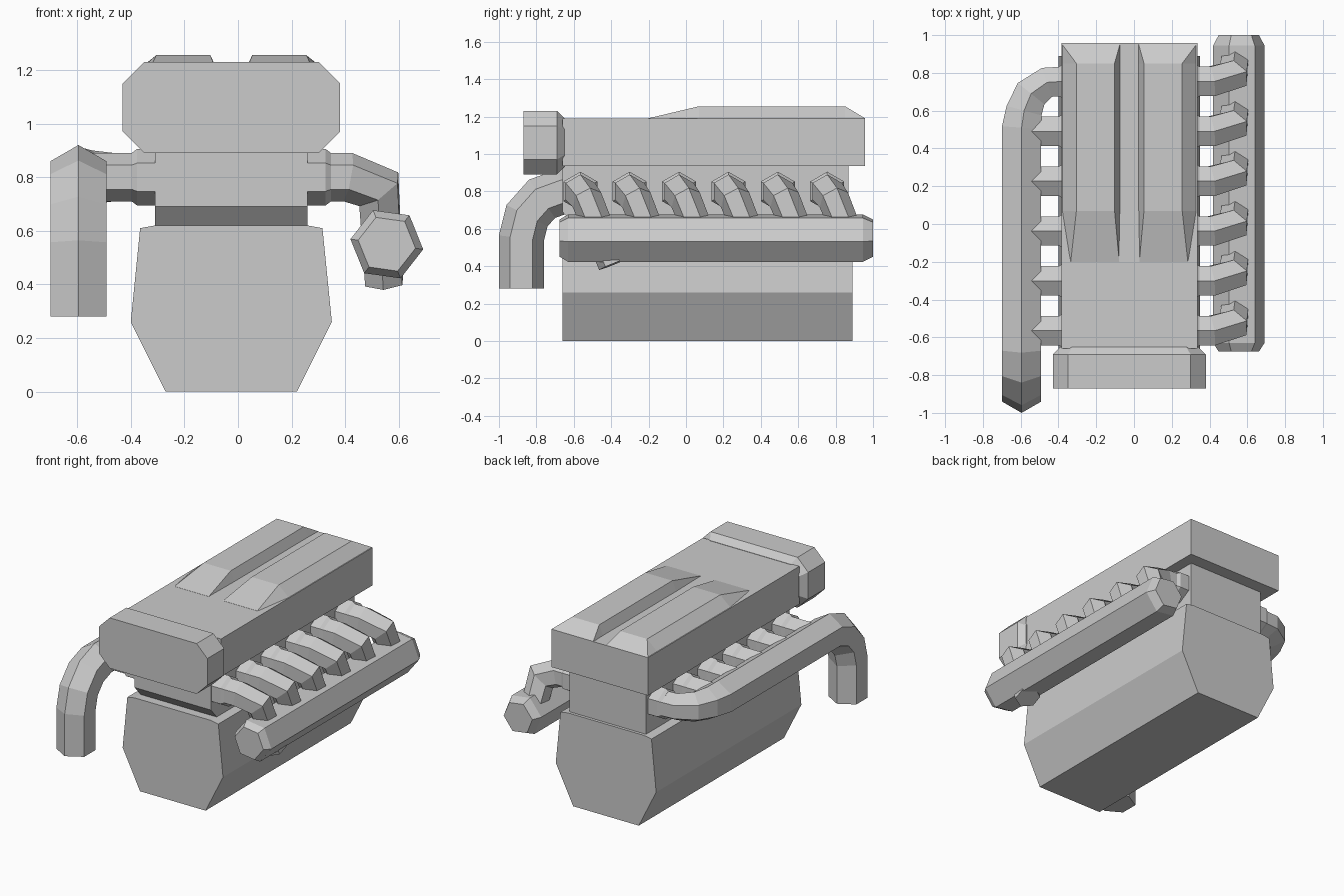
import bpy, bmesh, math
from mathutils import Vector

cube = bpy.data.objects.get("Cube")
if cube:
    bpy.data.objects.remove(cube, do_unlink=True)

grey = bpy.data.materials.new("engine grey")
grey.use_nodes = True
colour = (0.6, 0.6, 0.6, 1)
grey.diffuse_color = colour
grey.node_tree.nodes["Principled BSDF"].inputs["Base Color"].default_value = colour

MID = -0.025  # centre line of the engine body


def loft(name, rings):
    """Skin a list of closed rings and cap both ends."""
    bm = bmesh.new()
    loops = [[bm.verts.new(p) for p in ring] for ring in rings]
    n = len(loops[0])
    for a, b in zip(loops, loops[1:]):
        for i in range(n):
            j = (i + 1) % n
            bm.faces.new((a[i], a[j], b[j], b[i]))
    bm.faces.new(loops[0])
    bm.faces.new(loops[-1])
    bmesh.ops.recalc_face_normals(bm, faces=bm.faces)
    mesh = bpy.data.meshes.new(name)
    bm.to_mesh(mesh)
    bm.free()
    mesh.materials.append(grey)
    obj = bpy.data.objects.new(name, mesh)
    bpy.context.collection.objects.link(obj)
    return obj


def section(points, y):
    return [(x, y, z) for x, z in points]


def symmetric(half):
    """Mirror a right-hand outline (offsets from the centre line)."""
    return [(MID + x, z) for x, z in half] + [(MID - x, z) for x, z in reversed(half)]


def tube(name, path, radii, up=(0, 0, 1)):
    """Six-sided pipe with mitred joints along a path."""
    pts = [Vector(p) for p in path]
    dirs = [(b - a).normalized() for a, b in zip(pts, pts[1:])]
    up = Vector(up)
    rings = []
    for i, p in enumerate(pts):
        d = dirs[max(i - 1, 0)]
        if i > 1:
            up = dirs[i - 2].rotation_difference(d) @ up
        side = d.cross(up)
        plane = (d + dirs[min(i, len(dirs) - 1)]).normalized()
        ring = []
        for k in range(6):
            a = k * math.pi / 3
            o = (up * math.cos(a) + side * math.sin(a)) * radii[i]
            ring.append(p + o - d * (o.dot(plane) / d.dot(plane)))
        rings.append(ring)
    return loft(name, rings)


# Crankcase
case = symmetric([(0.245, 0), (0.375, 0.26), (0.34, 0.61), (0.285, 0.62)])
loft("crankcase", [section(case, -0.66), section(case, 0.89)])

# Cylinder head, undercut at the front
def head_ring(z, front):
    return [(MID - 0.285, front, z), (MID + 0.285, front, z),
            (MID + 0.285, 0.87, z), (MID - 0.285, 0.87, z)]

loft("cylinder_head", [head_ring(0.61, -0.59), head_ring(0.69, -0.66), head_ring(0.95, -0.66)])

# Top cover
cover = symmetric([(0.36, 0.935), (0.36, 1.19)])
loft("top_cover", [section(cover, -0.66), section(cover, 0.957)])

# Two raised humps on the cover
def hump_ring(s, y, outer, inner, top_outer, top_inner, z):
    return [(MID + s * x, y, h) for x, h in
            ((outer, 1.185), (inner, 1.185), (top_inner, z), (top_outer, z))]

for side, s in (("left", 1), ("right", -1)):
    loft(side + "_cover_hump", [
        hump_ring(s, -0.2, 0.31, 0.053, 0.31, 0.053, 1.191),
        hump_ring(s, 0.07, 0.36, 0.048, 0.28, 0.078, 1.255),
        hump_ring(s, 0.85, 0.36, 0.048, 0.28, 0.078, 1.255),
        hump_ring(s, 0.957, 0.36, 0.048, 0.36, 0.048, 1.191)])

# Front housing with clipped corners, tapering back to the cover
def housing(w, low, high, cut):
    return symmetric([(w - cut, low), (w, low + cut), (w, high - cut), (w - cut, high)])

loft("front_housing", [section(housing(0.405, 0.89, 1.23, 0.08), -0.87),
                       section(housing(0.405, 0.89, 1.23, 0.08), -0.69),
                       section(housing(0.365, 0.93, 1.192, 0.065), -0.65)])

# Ports: collars, outlet stubs on the right and curved runners on the left
Z = 0.8
LOG_R = (0.555, 0.55)
for i in range(6):
    y = -0.565 + 0.264 * i
    for side, s in (("left", 1), ("right", -1)):
        tube(f"{side}_collar_{i + 1}",
             [(MID + s * x, y, Z) for x in (0.27, 0.352, 0.372)], (0.105, 0.105, 0.09))
    if i < 5:
        tube(f"right_stub_{i + 1}", [(-0.38, y, Z), (-0.59, y, Z)], (0.09, 0.09))
    # the first runner passes through the log and shows beneath it
    t = 1 if i == 0 else 0.6
    bend = Vector((0.525, y + 0.035, 0.755))
    end = bend.lerp(Vector((0.545, y + 0.175, 0.41)), t)
    tube(f"left_runner_{i + 1}", [(0.33, y, Z), (0.41, y, Z), bend, end],
         (0.09, 0.09, 0.085, 0.08))

# Left log with bevelled ends
tilt = math.radians(-8)
tube("left_log", [(*LOG_R[:1], y, LOG_R[1]) for y in (-0.675, -0.63, 0.945, 1.0)],
     (0.108, 0.137, 0.137, 0.108), up=(math.cos(tilt), 0, math.sin(tilt)))

# Right exhaust pipe: out of the last port, forward, then down
exhaust = [(-0.38, 0.755, Z), (-0.46, 0.75, Z), (-0.545, 0.69, Z), (-0.582, 0.6, Z),
           (-0.595, 0.51, Z), (-0.595, -0.66, Z), (-0.595, -0.77, 0.76),
           (-0.595, -0.85, 0.67), (-0.595, -0.88, 0.55), (-0.595, -0.88, 0.28)]
tube("right_exhaust", exhaust, (0.09, 0.09, 0.1, 0.11) + (0.12,) * 6)
